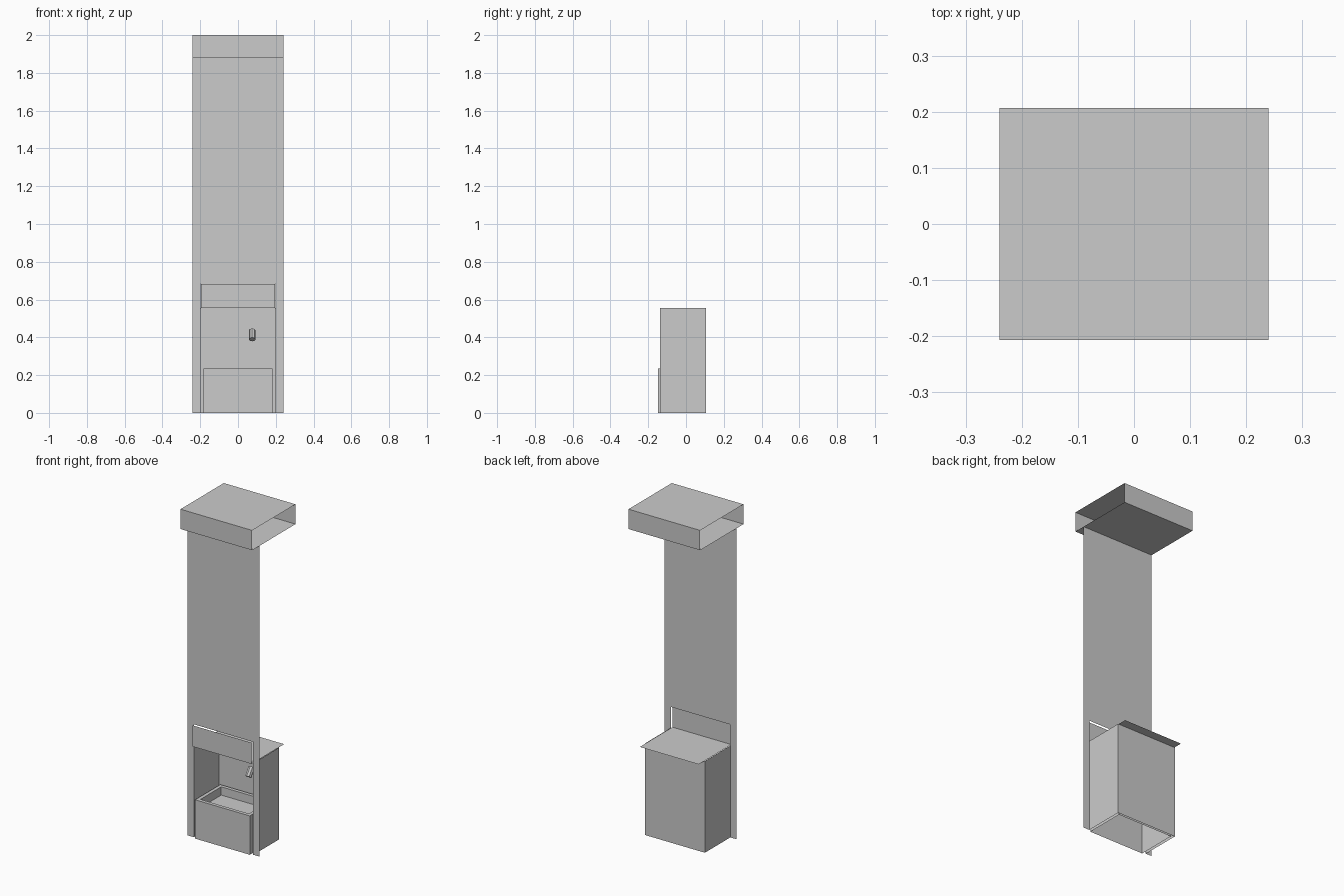
import bpy, bmesh, math
from mathutils import Vector, Matrix

if "Cube" in bpy.data.objects:
    bpy.data.objects.remove(bpy.data.objects["Cube"])

PANEL_Y = -0.138


def finish(name, bm, fix=False):
    if fix:
        bmesh.ops.recalc_face_normals(bm, faces=bm.faces)
    mesh = bpy.data.meshes.new(name)
    bm.to_mesh(mesh)
    bm.free()
    obj = bpy.data.objects.new(name, mesh)
    bpy.context.collection.objects.link(obj)
    return obj


def sweep_x(name, profile, half_width, closed=False):
    """Sheet made by stretching a (y, z) profile from -half_width to +half_width."""
    bm = bmesh.new()
    rows = [[bm.verts.new((x, y, z)) for y, z in profile] for x in (-half_width, half_width)]
    n = len(profile)
    for i in range(n if closed else n - 1):
        j = (i + 1) % n
        bm.faces.new((rows[0][i], rows[0][j], rows[1][j], rows[1][i]))
    return finish(name, bm, closed)


def box(bm, lo, hi):
    lo, hi = Vector(lo), Vector(hi)
    m = Matrix.Translation((lo + hi) / 2) @ Matrix.Diagonal((*(hi - lo), 1))
    bmesh.ops.create_cube(bm, size=1, matrix=m)


def faces_facing(bm, *dirs):
    bm.normal_update()
    return [f for f in bm.faces if any(f.normal.dot(Vector(d)) > 0.9 for d in dirs)]


# tall front panel with an opening at the bottom
bm = bmesh.new()
outline = [(-0.24, 0), (-0.198, 0), (-0.198, 0.683), (0.198, 0.683),
           (0.198, 0), (0.24, 0), (0.24, 1.88), (-0.24, 1.88)]
bm.faces.new([bm.verts.new((x, PANEL_Y, z)) for x, z in outline])
finish("front_panel", bm)

# canopy on top, open at both ends
sweep_x("canopy", [(-0.207, 1.88), (0.207, 1.88), (0.207, 2), (-0.207, 2)], 0.24, True)

# lintel flap with the niche roof behind it
sweep_x("niche_roof", [(-0.153, 0.683), (-0.153, 0.555), (0.16, 0.555)], 0.197)

# niche walls, open at front, top and bottom
bm = bmesh.new()
box(bm, (-0.2, PANEL_Y, 0), (0.2, 0.105, 0.555))
bmesh.ops.delete(bm, geom=faces_facing(bm, (0, -1, 0), (0, 0, 1), (0, 0, -1)), context='FACES')
finish("niche_walls", bm)

# basin: hollow block with a sunken top
bm = bmesh.new()
box(bm, (-0.183, -0.149, 0), (0.183, 0.092, 0.235))
bmesh.ops.delete(bm, geom=faces_facing(bm, (0, 0, -1)), context='FACES')
top = faces_facing(bm, (0, 0, 1))
bmesh.ops.inset_region(bm, faces=top, thickness=0.03)
inner = bmesh.ops.extrude_face_region(bm, geom=top)
verts = [g for g in inner['geom'] if isinstance(g, bmesh.types.BMVert)]
bmesh.ops.translate(bm, verts=verts, vec=(0, 0, -0.05))
bmesh.ops.delete(bm, geom=[f for f in top if f.is_valid], context='FACES_ONLY')
finish("basin", bm)

# tilted spout
bm = bmesh.new()
m = Matrix.Translation((0.075, 0.008, 0.413)) @ Matrix.Rotation(math.radians(-35), 4, 'X')
bmesh.ops.create_cone(bm, cap_ends=True, segments=8, radius1=0.018, radius2=0.018,
                      depth=0.058, matrix=m)
finish("spout", bm)
